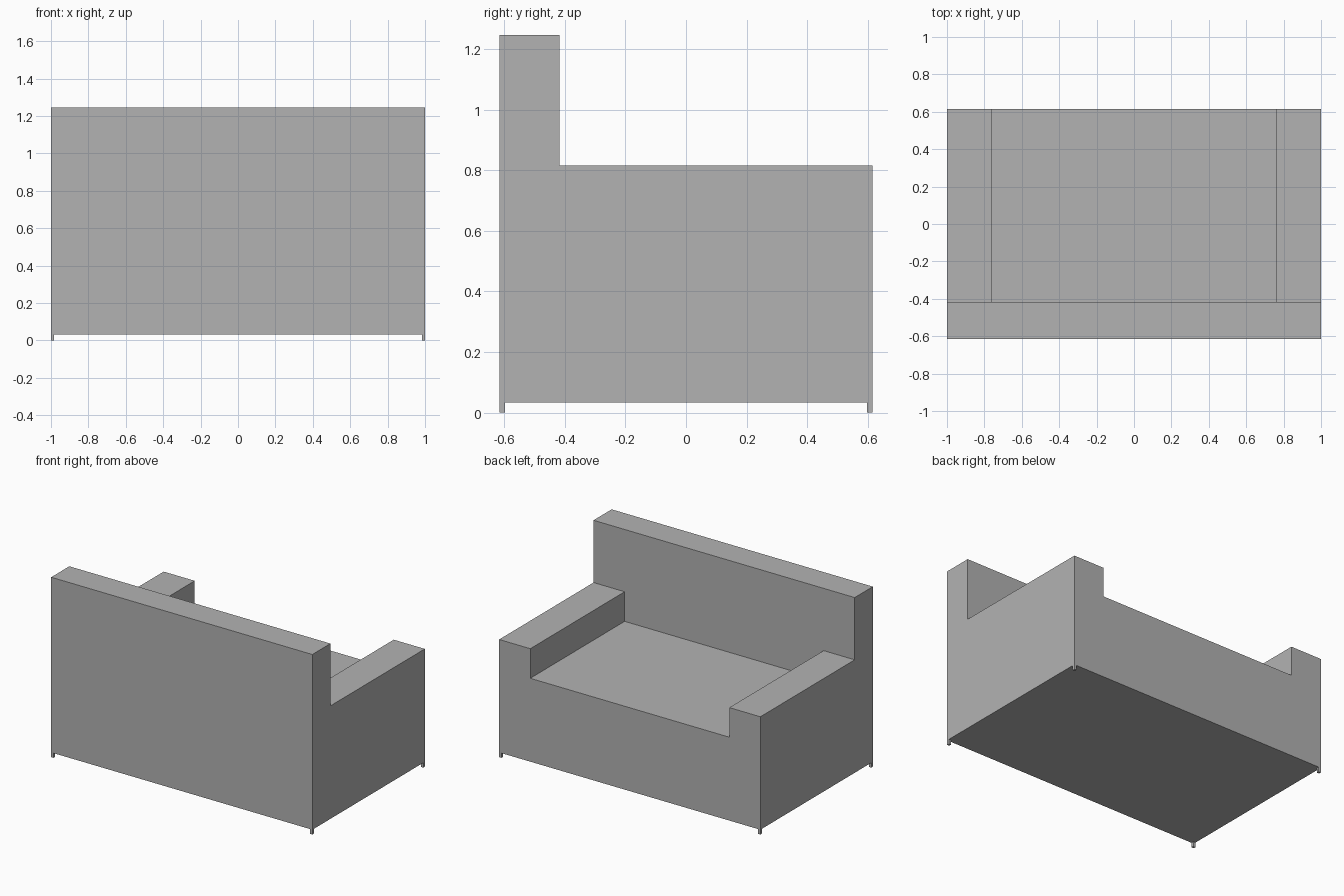
import bpy
import bmesh
from mathutils import Matrix, Vector

old_cube = bpy.data.objects.get("Cube")
if old_cube:
    bpy.data.objects.remove(old_cube, do_unlink=True)

# Overall proportions
HALF_W, HALF_D = 1.0, 0.615
BASE_Z, SEAT_Z, ARM_Z, BACK_Z = 0.033, 0.61, 0.815, 1.246
BACK_FACE_Y = -0.417
ARM_INNER_X = 0.762
FOOT = 0.017

grey = bpy.data.materials.new("plain_grey")
grey.use_nodes = True
grey.diffuse_color = (0.448, 0.448, 0.448, 1)
grey.node_tree.nodes["Principled BSDF"].inputs["Base Color"].default_value = grey.diffuse_color


def box(name, low, high):
    """Axis-aligned box between two opposite corners."""
    low, high = Vector(low), Vector(high)
    bm = bmesh.new()
    place = Matrix.Translation((low + high) / 2) @ Matrix.Diagonal((*(high - low), 1))
    bmesh.ops.create_cube(bm, size=1, matrix=place)
    mesh = bpy.data.meshes.new(name)
    bm.to_mesh(mesh)
    bm.free()
    mesh.materials.append(grey)
    obj = bpy.data.objects.new(name, mesh)
    bpy.context.collection.objects.link(obj)
    return obj


def carve(target, cutter):
    """Subtract the cutter from the target and discard the cutter."""
    cutter.hide_render = True
    cut = target.modifiers.new("carve", "BOOLEAN")
    cut.operation = "DIFFERENCE"
    cut.solver = "EXACT"
    cut.object = cutter
    bpy.context.view_layer.objects.active = target
    bpy.ops.object.modifier_apply(modifier=cut.name)
    bpy.data.objects.remove(cutter, do_unlink=True)


# Sofa body: one block, carved down to arm height and then to the seat
body = box("sofa_body", (-HALF_W, -HALF_D, BASE_Z), (HALF_W, HALF_D, BACK_Z))
carve(body, box("space_above_arms", (-2, BACK_FACE_Y, ARM_Z), (2, 2, 2)))
carve(body, box("space_above_seat", (-ARM_INNER_X, BACK_FACE_Y, SEAT_Z), (ARM_INNER_X, 2, 2)))

# Small square feet flush with the four corners
for x_name, sx in (("left", 1), ("right", -1)):
    for y_name, sy in (("front", -1), ("back", 1)):
        xs = sorted((sx * HALF_W, sx * (HALF_W - FOOT)))
        ys = sorted((sy * HALF_D, sy * (HALF_D - FOOT)))
        box(f"{y_name}_{x_name}_foot", (xs[0], ys[0], 0), (xs[1], ys[1], BASE_Z))
